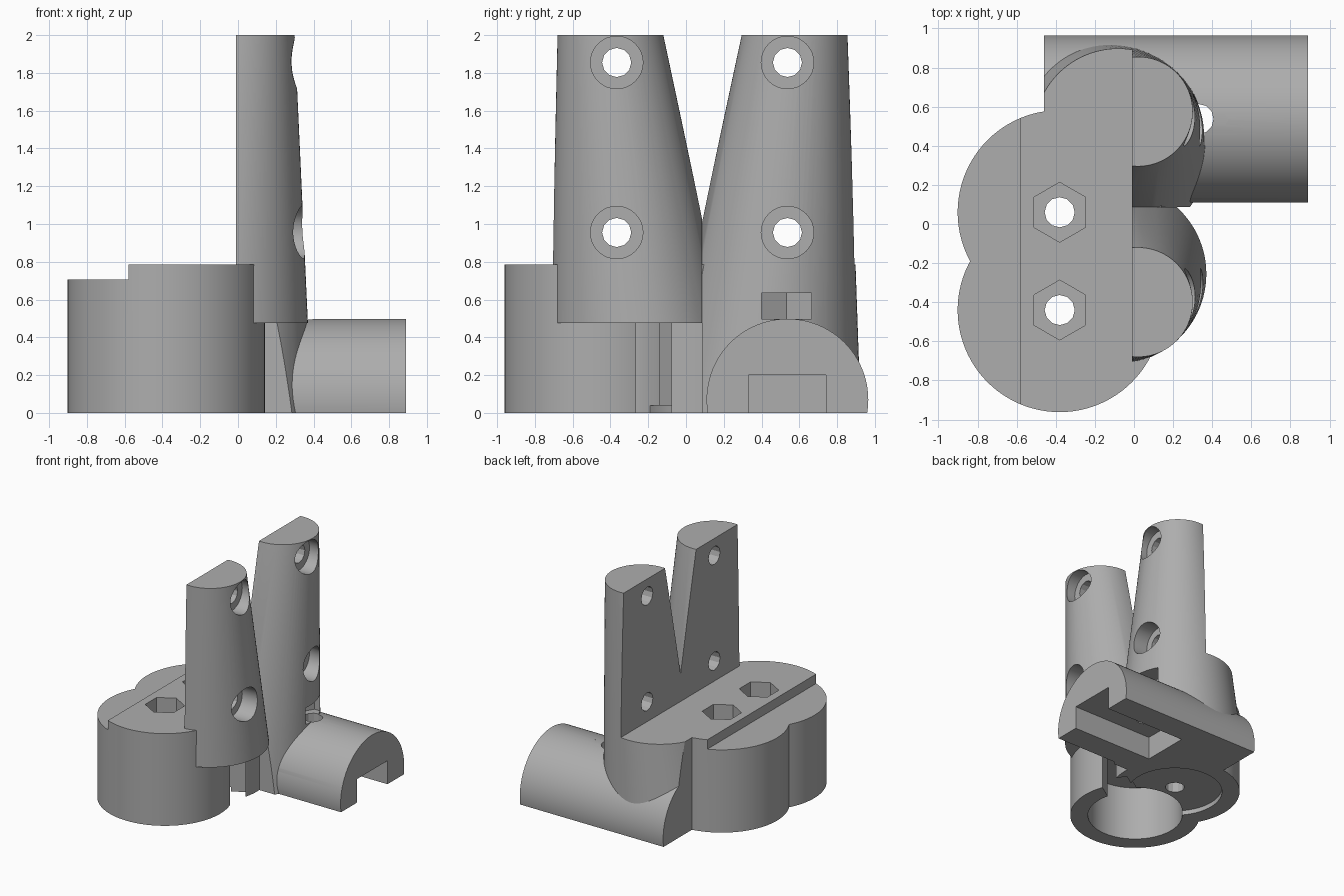
import bpy, bmesh, math
from mathutils import Matrix, Vector

cube = bpy.data.objects.get("Cube")
if cube:
    bpy.data.objects.remove(cube, do_unlink=True)

grey = bpy.data.materials.new("plain grey")
grey.use_nodes = True
GREY = (0.42, 0.42, 0.42, 1)
grey.diffuse_color = GREY
grey.node_tree.nodes["Principled BSDF"].inputs["Base Color"].default_value = GREY


def make(name, bm):
    bmesh.ops.recalc_face_normals(bm, faces=bm.faces)
    mesh = bpy.data.meshes.new(name)
    bm.to_mesh(mesh)
    bm.free()
    mesh.materials.append(grey)
    ob = bpy.data.objects.new(name, mesh)
    bpy.context.collection.objects.link(ob)
    return ob


def loft(name, low, r0, high, r1, n=96, turn=0.0, matrix=Matrix()):
    """Solid between two level circles; they may differ in centre and radius."""
    bm = bmesh.new()
    rings = []
    for (x, y, z), r in ((low, r0), (high, r1)):
        angles = [turn + 2 * math.pi * i / n for i in range(n)]
        rings.append([bm.verts.new((x + r * math.cos(a), y + r * math.sin(a), z)) for a in angles])
    bm.faces.new(rings[0][::-1])
    bm.faces.new(rings[1])
    for i in range(n):
        j = (i + 1) % n
        bm.faces.new((rings[0][i], rings[0][j], rings[1][j], rings[1][i]))
    bm.transform(matrix)
    return make(name, bm)


def post(name, x, y, z0, z1, r, n=96, turn=0.0):
    return loft(name, (x, y, z0), r, (x, y, z1), r, n, turn)


def rod(name, x0, x1, y, z, r, n=96):
    """Cylinder lying along x."""
    m = Matrix.Translation((0, y, z)) @ Matrix.Rotation(math.pi / 2, 4, "Y")
    return loft(name, (0, 0, x0), r, (0, 0, x1), r, n, 0.0, m)


def box(name, x, y, z, matrix=Matrix()):
    bm = bmesh.new()
    bmesh.ops.create_cube(bm, size=1)
    for v in bm.verts:
        v.co = Vector([a + (b - a) * (c + 0.5) for (a, b), c in zip((x, y, z), v.co)])
    bm.transform(matrix)
    return make(name, bm)


def combine(ob, others, operation="DIFFERENCE"):
    for other in others:
        mod = ob.modifiers.new("cut", "BOOLEAN")
        mod.operation, mod.solver, mod.object = operation, "EXACT", other
    bpy.context.view_layer.update()
    mesh = bpy.data.meshes.new_from_object(ob.evaluated_get(bpy.context.evaluated_depsgraph_get()))
    ob.modifiers.clear()
    ob.data = mesh


def discard(obs):
    for ob in obs:
        bpy.data.objects.remove(ob, do_unlink=True)


BX, FRONT_Y, REAR_Y = -0.38, -0.44, 0.06      # base sockets
SPLIT = 0.086                                 # plane between the prongs
TOP = 0.785                                   # base top
LEDGE = 0.475                                 # socket ceiling

# Base of two merged cylinders
base = post("base", BX, FRONT_Y, 0, TOP, 0.522)
rear_half = post("rear_half", BX, REAR_Y, 0, TOP, 0.522)
combine(base, [rear_half], "UNION")

# Tapered prongs, leaning apart
front_prong = loft("front_prong", (-0.09, -0.255, LEDGE), 0.46, (0.02, -0.4, 2), 0.28)
rear_prong = loft("rear_prong", (-0.145, 0.395, 0), 0.53, (0.02, 0.575, 2), 0.28)
flat_side = box("flat_side", (-2, -0.01), (-2, 2), (TOP, 3))
front_limit = box("front_limit", (-2, 2), (SPLIT, 2), (-1, 3))
rear_limit = box("rear_limit", (-2, 2), (-2, SPLIT), (-1, 3))
end_limit = box("end_limit", (-2, -0.46), (-2, 2), (-1, 3))
combine(front_prong, [flat_side, front_limit])
combine(rear_prong, [flat_side, rear_limit, end_limit])

# Lying clamp tube with a flat underside
clamp_tube = rod("clamp_tube", -0.46, 0.89, 0.537, 0.07, 0.428)
floor = box("floor", (-2, 2), (-2, 2), (-1, 0))
combine(clamp_tube, [floor])

# Shared cutters: step, slot under the tube, socket and recess
cutters = [
    box("step", (-2, -0.58), (-2, 2), (0.705, 2)),
    box("tube_slot", (0.12, 1), (0.33, 0.74), (-0.1, 0.2)),
    post("socket", BX, FRONT_Y, -0.1, LEDGE, 0.38),
    post("recess", BX, REAR_Y, -0.1, 0.04, 0.38),
]
# Wall gaps of the socket
for degrees in (33, 237):
    place = Matrix.Translation((BX, FRONT_Y, 0)) @ Matrix.Rotation(math.radians(degrees), 4, "Z")
    cutters.append(box("gap", (0.1, 0.62), (-0.12, 0.12), (-0.1, LEDGE), place))
# Base bolt holes with nut pockets
for y in (FRONT_Y, REAR_Y):
    cutters.append(post("bolt", BX, y, -0.2, 2, 0.077, 12))
    cutters.append(post("nut", BX, y, 0.58, 2, 0.153, 6, math.pi / 2))
# Tube bolt hole with a nut pocket below the rear prong
cutters.append(post("bolt", 0.33, 0.537, -0.2, 0.6, 0.077, 12))
cutters.append(post("nut", 0.33, 0.533, 0.497, 0.635, 0.153, 6))
# Prong bolt holes with counterbores
for y in (-0.367, 0.537):
    for z in (0.955, 1.855):
        cutters.append(rod("bolt", -0.2, 0.6, y, z, 0.077, 12))
        cutters.append(rod("counterbore", 0.2, 0.6, y, z, 0.139, 32))

parts = [base, front_prong, rear_prong, clamp_tube]
for part in parts:
    combine(part, cutters)
discard(cutters + [rear_half, flat_side, front_limit, rear_limit, end_limit, floor])

# Smooth round walls, crisp edges
for part in parts:
    bpy.ops.object.select_all(action="DESELECT")
    part.select_set(True)
    bpy.context.view_layer.objects.active = part
    bpy.ops.object.shade_smooth_by_angle(angle=math.radians(25))
